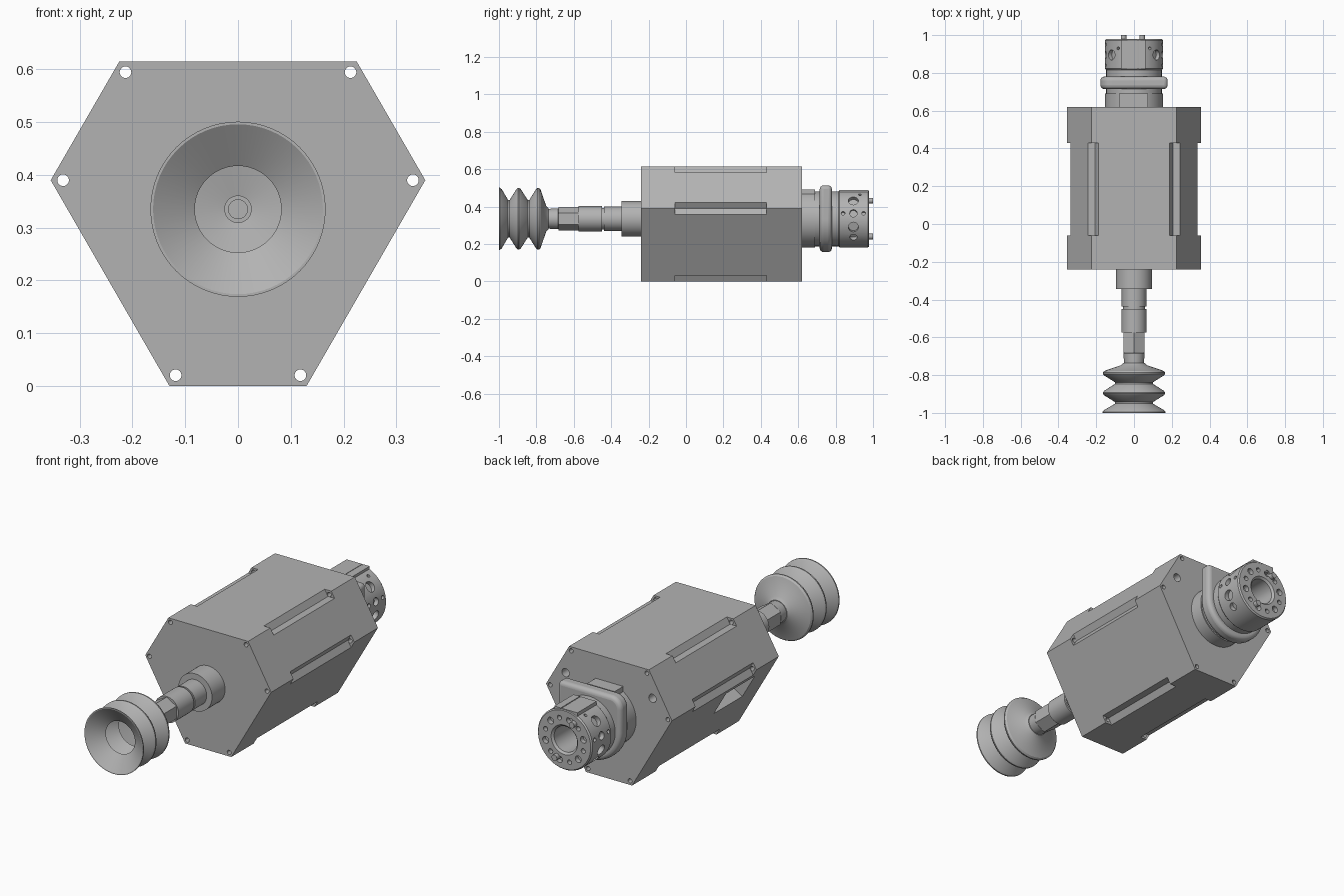
import bpy, bmesh, math
from mathutils import Vector

cube = bpy.data.objects.get("Cube")
if cube:
    bpy.data.objects.remove(cube)

AXIS = 0.335  # height of the shaft line

grey = bpy.data.materials.new("machined grey")
grey.use_nodes = True
colour = (0.45, 0.45, 0.45, 1)
grey.diffuse_color = colour
grey.node_tree.nodes["Principled BSDF"].inputs["Base Color"].default_value = colour


def finish(name, bm, bevel=0):
    bmesh.ops.recalc_face_normals(bm, faces=bm.faces)
    mesh = bpy.data.meshes.new(name)
    bm.to_mesh(mesh)
    bm.free()
    mesh.materials.append(grey)
    obj = bpy.data.objects.new(name, mesh)
    bpy.context.collection.objects.link(obj)
    if bevel:
        mod = obj.modifiers.new("rounding", "BEVEL")
        mod.width, mod.segments, mod.limit_method = bevel, 4, "ANGLE"
    return obj


def prism(name, outline, y0, y1, bevel=0):
    """Outline in x, z pushed along y."""
    bm = bmesh.new()
    face = bm.faces.new([bm.verts.new((x, y0, z)) for x, z in outline])
    out = bmesh.ops.extrude_face_region(bm, geom=[face])
    verts = [g for g in out["geom"] if isinstance(g, bmesh.types.BMVert)]
    bmesh.ops.translate(bm, verts=verts, vec=(0, y1 - y0, 0))
    return finish(name, bm, bevel)


def rod(name, a, b, r, sides=24):
    a, b = Vector(a), Vector(b)
    bm = bmesh.new()
    bmesh.ops.create_cone(bm, cap_ends=True, segments=sides, radius1=r, radius2=r,
                          depth=(b - a).length)
    turn = (b - a).to_track_quat("Z", "Y").to_matrix().to_4x4()
    turn.translation = (a + b) / 2
    bm.transform(turn)
    return finish(name, bm)


def lathe(name, profile, sides=64):
    """Closed loop of (radius, y) spun around the shaft line."""
    bm = bmesh.new()
    rings = []
    for r, y in profile:
        rings.append([bm.verts.new((r * math.cos(math.tau * i / sides), y,
                                    AXIS + r * math.sin(math.tau * i / sides)))
                      for i in range(sides)])
    for k, ring in enumerate(rings):
        nxt = rings[(k + 1) % len(rings)]
        for i in range(sides):
            j = (i + 1) % sides
            bm.faces.new((ring[i], ring[j], nxt[j], nxt[i]))
    return finish(name, bm)


def carve(obj, cutters):
    for c in cutters:
        mod = obj.modifiers.new("cut", "BOOLEAN")
        mod.operation, mod.solver, mod.object = "DIFFERENCE", "EXACT", c
    graph = bpy.context.evaluated_depsgraph_get()
    mesh = bpy.data.meshes.new_from_object(obj.evaluated_get(graph))
    obj.modifiers.clear()
    obj.data = mesh
    for c in cutters:
        bpy.data.objects.remove(c)


# Six-sided housing
BACK, FRONT = 0.62, -0.24
hexagon = [Vector(p) for p in ((-.13, 0), (.13, 0), (.355, .39),
                               (.225, .615), (-.225, .615), (-.355, .39))]
housing = prism("housing", hexagon, FRONT, BACK)
cuts = []
for i, p in enumerate(hexagon):
    # Edge recess, with a screw hole running through both end walls
    a = (hexagon[i - 1] - p).normalized()
    b = (hexagon[(i + 1) % 6] - p).normalized()
    size = 0.037
    notch = [p - (a + b) * 0.02, p + a * size - b * 0.02, p + a * size,
             p + (a + b) * size, p + b * size, p + b * size - a * 0.02]
    notch = [p - (a + b) * 0.02, p + a * size - b * 0.02,
             p + (a + b) * size, p + b * size - a * 0.02]
    cuts.append(prism("recess_cutter", notch, -0.06, 0.43))
    h = p + (a + b) * 0.0235
    cuts.append(rod("screw_cutter", (h.x, FRONT - .1, h.y), (h.x, BACK + .1, h.y), 0.011))

# Pocket in the lower right face
mid, low = hexagon[5], hexagon[0]
along = (low - mid).normalized()
out = Vector((along.y, -along.x))
pocket = [mid + along * s + out * d for s, d in ((.06, .03), (.2, .03), (.2, -.06), (.06, -.06))]
cuts.append(prism("pocket_cutter", pocket, -0.09, 0.14))

# Small drilled holes in the side, top and back faces
up, slant = Vector((0, 0, 1)), Vector((.866, 0, .5))
under = Vector((.866, 0, -.5))
drilled = [((-.12, .54, .615), up), ((-.12, .19, .615), up),
           ((.274, .07, .53), slant), ((.268, -.17, .24), under),
           ((.268, -.07, .24), under), ((.202, -.11, .125), under)]
for pos, n in drilled:
    cuts.append(rod("drill_cutter", Vector(pos) + n * .03, Vector(pos) - n * .05, 0.012, 16))
for x in (-.245, .245):
    cuts.append(rod("port_cutter", (x, BACK + .05, .475), (x, BACK - .06, .475), 0.021))
carve(housing, cuts)

# Stepped shaft at the front
lathe("shaft", [(.018, -.2), (.095, -.2), (.095, -.345), (.065, -.345), (.065, -.438),
                (.058, -.438), (.058, -.45), (.067, -.45), (.067, -.575),
                (.05, -.575), (.05, -.68), (.056, -.685), (.052, -.75), (.018, -.75)])
rod("hex_nut", (0, -.575, AXIS), (0, -.683, AXIS), .064, 6)

# Bellows suction cup: outer wall towards the lip, inner wall back again
outer = [(.056, -.735), (.07, -.748)]
inner = []
for y in (-.79, -.895):
    outer += [(.158, y + .012), (.165, y + .003), (.165, y - .003), (.158, y - .012),
              (.1, y - .048), (.1, y - .056)]
    inner += [(.15, y), (.082, y - .052)]
outer += [(.158, -.985), (.166, -.994), (.166, -1)]
lathe("suction_cup", outer + [(.161, -1)] + inner[::-1] + [(.026, -.765), (.026, -.772),
                                                           (.018, -.772), (.018, -.735)])

# Neck and mounting flange at the back
lathe("rear_neck", [(.065, .6), (.153, .6), (.153, .69), (.147, .69), (.147, .83), (.065, .83)])
R = 0.178
outline = [(R * math.cos(t), AXIS + R * math.sin(t))
           for t in (math.pi * (1 + i / 32) for i in range(33))]
outline.append((R, AXIS + R))
outline += [(-R + .06 + .06 * math.cos(t), AXIS + R - .06 + .06 * math.sin(t))
            for t in (math.pi * (.5 + i / 16) for i in range(9))]
prism("rear_flange", outline, .715, .78, 0.02)
prism("neck_block", [(-.08, .42), (.075, .42), (.075, .492), (-.08, .492)], .6, .69)

# Coupling head with its bore, face holes and radial holes
head = lathe("coupling_head", [(.065, .815), (.148, .815), (.154, .822), (.154, .972),
                               (.148, .979), (.075, .979), (.065, .969)])
cuts = []


def polar(r, degrees, y):
    t = math.radians(degrees)
    return Vector((r * math.cos(t), y, AXIS + r * math.sin(t)))


for k in range(12):
    cuts.append(rod("face_cutter", polar(.11, k * 30 + 15, 1), polar(.11, k * 30 + 15, .955),
                    .017 if k % 2 else .012, 16))
for side in (0, 1):
    for deg, y, r in ((39, .895, .027), (11, .895, .02), (-17, .895, .027),
                      (11, .84, .01), (11, .95, .01), (57, .93, .008), (-40, .895, .02)):
        d = 180 - deg if side else deg
        cuts.append(rod("radial_cutter", polar(.2, d, y), polar(.13, d, y), r, 16))
carve(head, cuts)
for x0, x1 in ((-.07, .018), (.024, .06)):
    prism("key_plate", [(x0, .45), (x1, .45), (x1, .49), (x0, .49)], .82, .975)
for name, x, z in (("upper_pin", -.055, .432), ("lower_pin", .043, .24)):
    rod(name, (x, .94, z), (x, 1, z), .015)

# Smooth the round surfaces, keep edges crisp
bpy.ops.object.select_all(action="DESELECT")
for obj in bpy.context.scene.objects:
    if obj.type == "MESH" and grey.name in obj.data.materials:
        obj.select_set(True)
        bpy.context.view_layer.objects.active = obj
bpy.ops.object.shade_smooth_by_angle(angle=math.radians(30))
